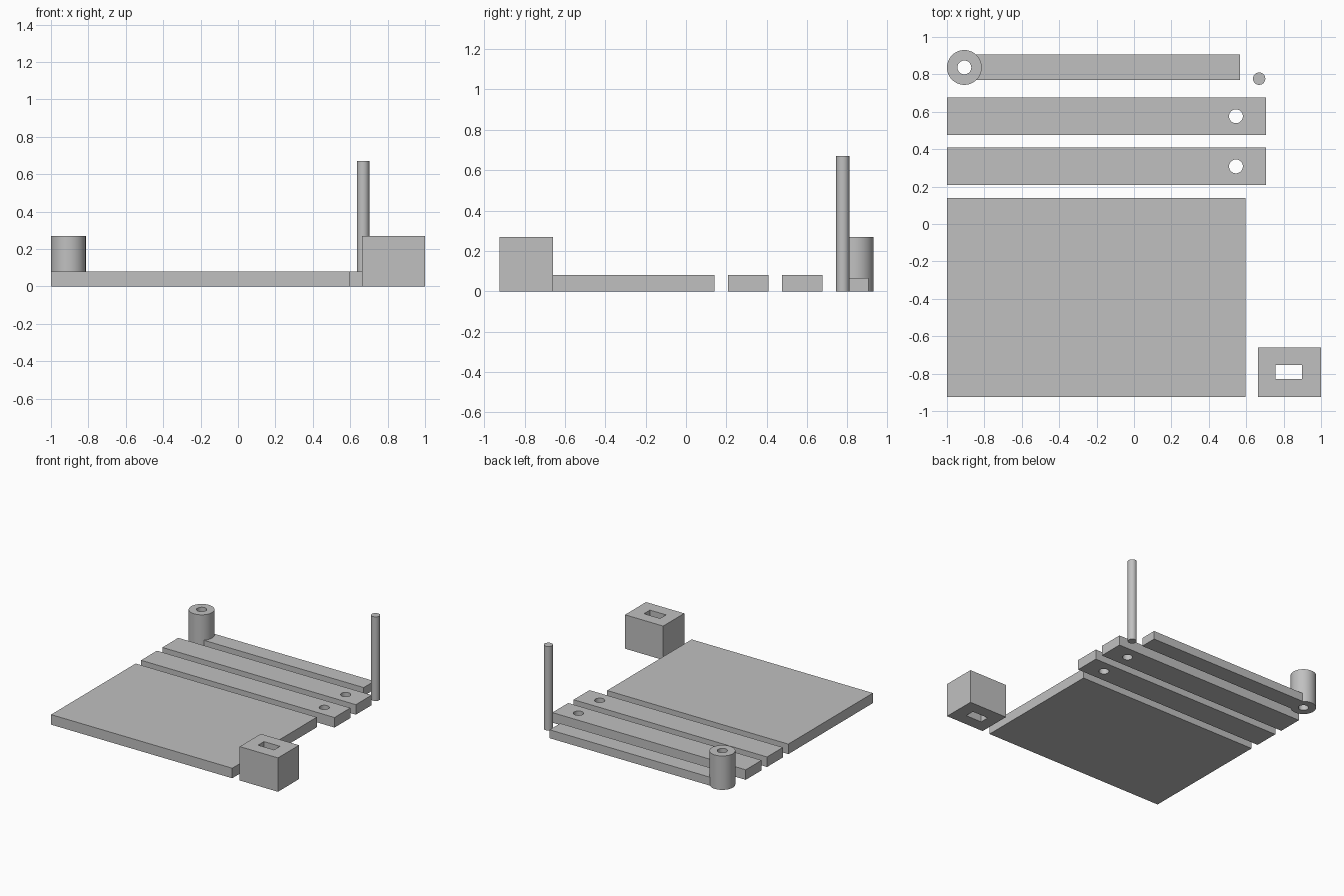
import bpy
import math

cube = bpy.data.objects.get("Cube")
if cube:
    bpy.data.objects.remove(cube, do_unlink=True)

grey = bpy.data.materials.new("plain grey")
grey.use_nodes = True
COLOUR = (0.53, 0.53, 0.53, 1)
grey.diffuse_color = COLOUR
grey.node_tree.nodes["Principled BSDF"].inputs["Base Color"].default_value = COLOUR


def finish(name):
    ob = bpy.context.object
    ob.name = name
    ob.data.materials.append(grey)
    return ob


def box(name, x0, x1, y0, y1, z0, z1):
    bpy.ops.mesh.primitive_cube_add(
        size=1, location=((x0 + x1) / 2, (y0 + y1) / 2, (z0 + z1) / 2))
    bpy.context.object.scale = (x1 - x0, y1 - y0, z1 - z0)
    bpy.ops.object.transform_apply(location=False, rotation=False, scale=True)
    return finish(name)


def cylinder(name, x, y, radius, z0, z1):
    bpy.ops.mesh.primitive_cylinder_add(
        vertices=64, radius=radius, depth=z1 - z0, location=(x, y, (z0 + z1) / 2))
    return finish(name)


def combine(ob, other, operation):
    mod = ob.modifiers.new(operation.title(), 'BOOLEAN')
    mod.operation = operation
    mod.solver = 'EXACT'
    mod.object = other
    bpy.ops.object.select_all(action='DESELECT')
    bpy.context.view_layer.objects.active = ob
    ob.select_set(True)
    bpy.ops.object.modifier_apply(modifier=mod.name)
    bpy.data.objects.remove(other, do_unlink=True)


def smooth(ob):
    bpy.ops.object.select_all(action='DESELECT')
    bpy.context.view_layer.objects.active = ob
    ob.select_set(True)
    bpy.ops.object.shade_smooth_by_angle(angle=math.radians(30))


THICK = 0.08
HOLE = 0.037

# Large flat base plate
box("base_plate", -1, 0.597, -0.925, 0.14, 0, THICK)

# Two matching bars, each with a round hole near the right end
for name, y in (("front_bar", 0.308), ("back_bar", 0.576)):
    bar = box(name, -1, 0.705, y - 0.1, y + 0.1, 0, THICK)
    combine(bar, cylinder("cutter", 0.545, y, HOLE, -1, 1), 'DIFFERENCE')
    smooth(bar)

# Crank: tall hub with a thin arm, bored through the hub
hub_x, hub_y = -0.907, 0.837
crank = cylinder("crank_arm", hub_x, hub_y, 0.093, 0, 0.27)
combine(crank, box("arm", hub_x, 0.568, 0.771, 0.905, 0, 0.067), 'UNION')
combine(crank, cylinder("cutter", hub_x, hub_y, HOLE, -1, 1), 'DIFFERENCE')
smooth(crank)

# Upright pin
smooth(cylinder("pin", 0.669, 0.777, 0.033, 0, 0.67))

# Block with a rectangular slot right through it
block = box("slotted_block", 0.663, 1, -0.925, -0.66, 0, 0.27)
combine(block, box("cutter", 0.757, 0.898, -0.829, -0.754, -1, 1), 'DIFFERENCE')
